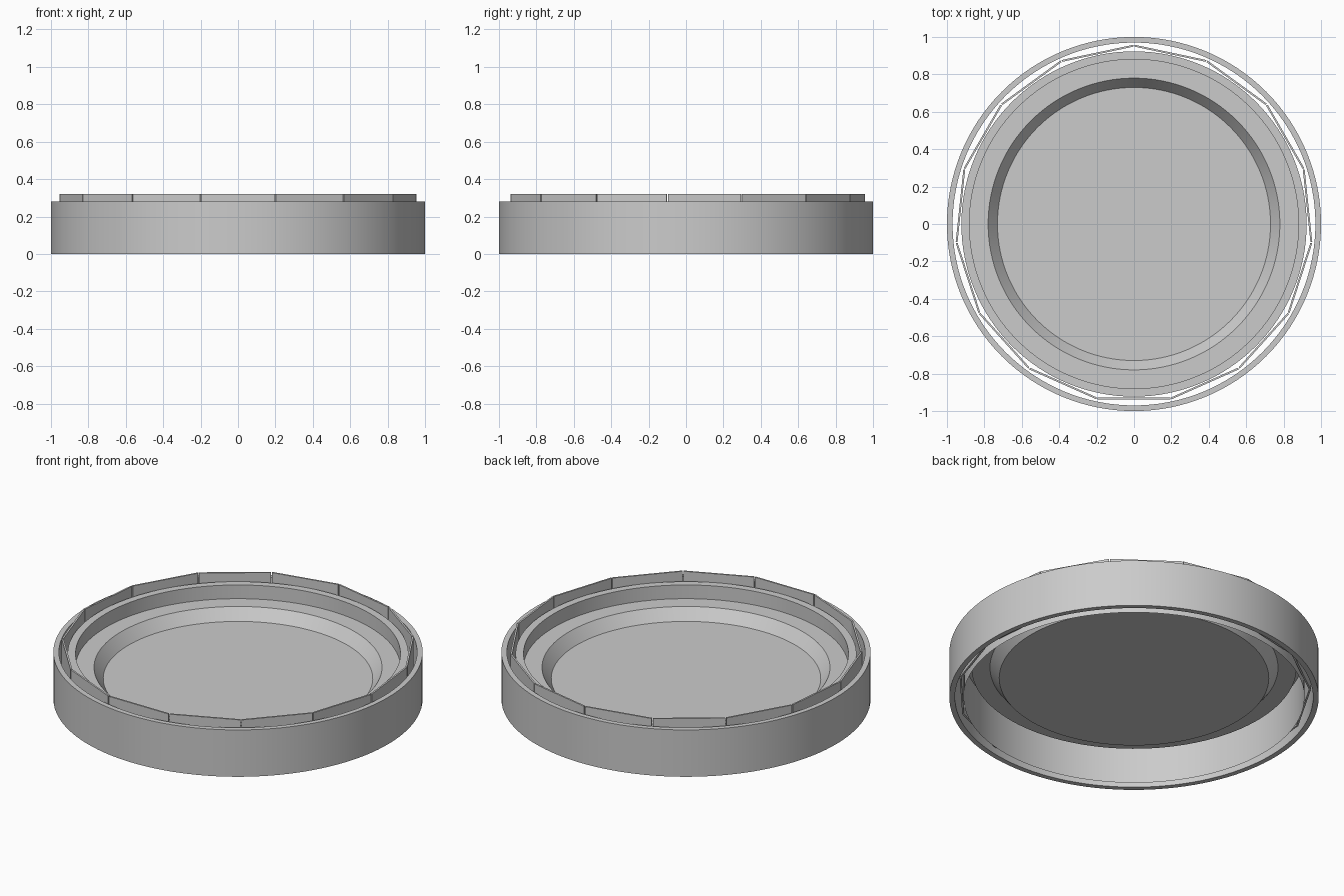
import bpy, math

if "Cube" in bpy.data.objects:
    bpy.data.objects.remove(bpy.data.objects["Cube"])

SIDES = 128


def make_object(name, verts, faces, smooth=True):
    mesh = bpy.data.meshes.new(name)
    mesh.from_pydata(verts, [], faces)
    mesh.update()
    obj = bpy.data.objects.new(name, mesh)
    bpy.context.collection.objects.link(obj)
    if smooth:
        bpy.ops.object.select_all(action='DESELECT')
        obj.select_set(True)
        bpy.context.view_layer.objects.active = obj
        bpy.ops.object.shade_smooth_by_angle(angle=math.radians(30))
    return obj


def lathe(name, profile, closed=False, cap=False):
    """Spin (radius, z) points around z; cap fills the last circle."""
    n = len(profile)
    verts, faces = [], []
    for i in range(SIDES):
        a = 2 * math.pi * i / SIDES
        verts += [(r * math.cos(a), r * math.sin(a), z) for r, z in profile]
    for i in range(SIDES):
        p, q = i * n, (i + 1) % SIDES * n
        for k in range(n if closed else n - 1):
            m = (k + 1) % n
            faces.append((p + k, q + k, q + m, p + m))
    if cap:
        faces.append([i * n + n - 1 for i in range(SIDES)])
    return make_object(name, verts, faces)


# Outer band
lathe("outer_band", [(0.97, 0), (1.0, 0), (1.0, 0.28), (0.97, 0.28)], closed=True)

# Inner tray: thin skirt, rim, ledge, sloped step and recessed floor
lathe("inner_tray", [(0.923, 0), (0.923, 0.27), (0.88, 0.27), (0.88, 0.188),
                     (0.78, 0.188), (0.73, 0.122)], cap=True)

# Fifteen flat panels standing in the gap between band and tray
PANELS = 15
INNER, OUTER, LOW, HIGH = 0.928, 0.938, 0.03, 0.32
verts, faces = [], []
for i in range(PANELS):
    a = -math.pi / 2 + 2 * math.pi * i / PANELS
    c, s, b = math.cos(a), math.sin(a), len(verts)
    for z in (LOW, HIGH):
        for r, side in ((INNER, -1), (OUTER, -1), (OUTER, 1), (INNER, 1)):
            t = side * (r * math.tan(math.pi / PANELS) - 0.003)
            verts.append((r * c - t * s, r * s + t * c, z))
    faces += [[b + k for k in f] for f in
              ((3, 2, 1, 0), (4, 5, 6, 7), (0, 1, 5, 4),
               (1, 2, 6, 5), (2, 3, 7, 6), (3, 0, 4, 7))]
make_object("panel_ring", verts, faces, smooth=False)
